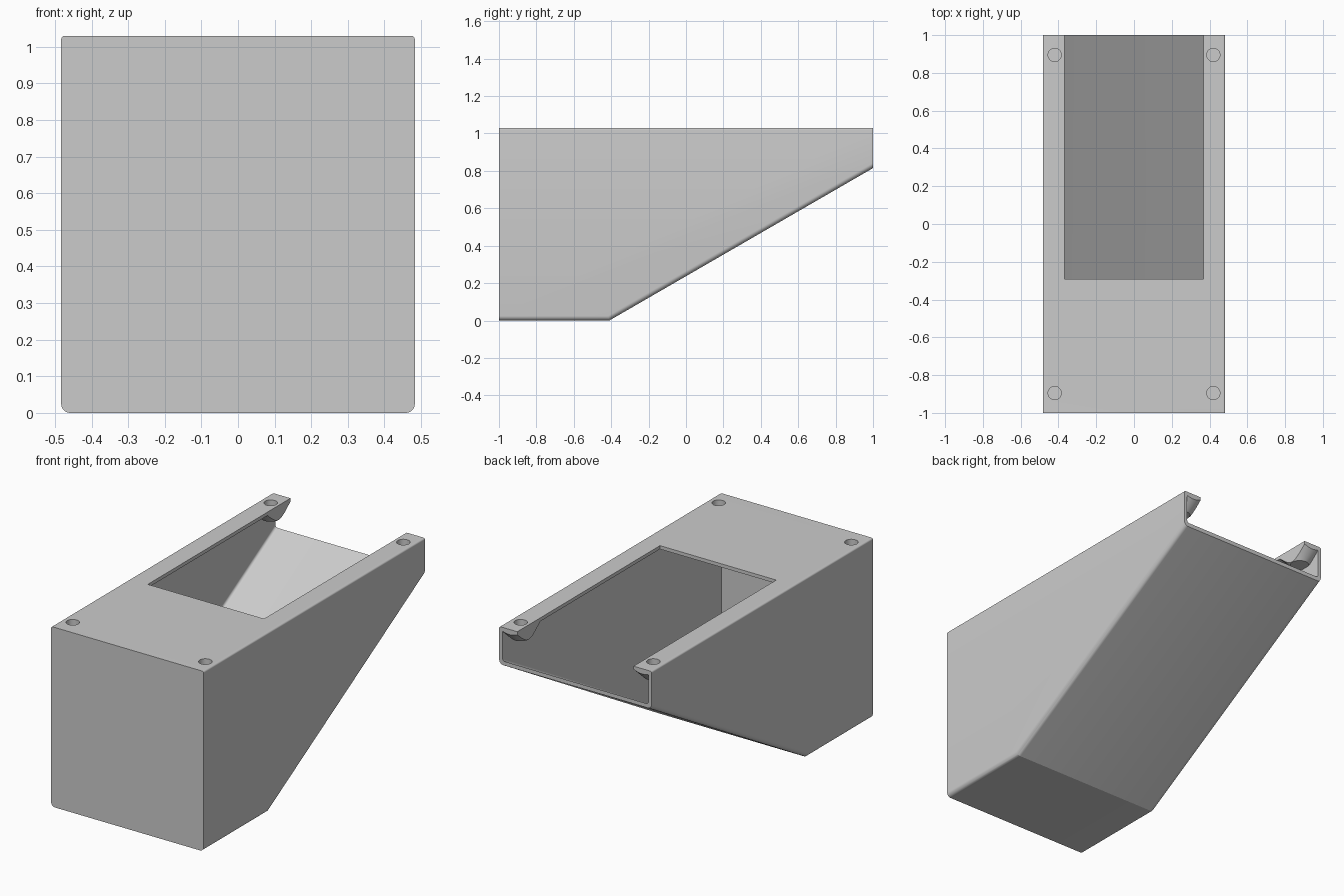
import bpy, bmesh, math

cube = bpy.data.objects.get("Cube")
if cube:
    bpy.data.objects.remove(cube, do_unlink=True)

HALF_W, HEIGHT, WALL = 0.483, 1.03, 0.02
BEND_Y, SLOPE = -0.41, math.atan2(0.815, 1.41)

grey = bpy.data.materials.new("light grey")
grey.use_nodes = True
colour = (0.6, 0.6, 0.6, 1)
grey.diffuse_color = colour
grey.node_tree.nodes["Principled BSDF"].inputs["Base Color"].default_value = colour


def add_object(name, bm):
    bmesh.ops.recalc_face_normals(bm, faces=bm.faces)
    mesh = bpy.data.meshes.new(name)
    bm.to_mesh(mesh)
    bm.free()
    mesh.materials.append(grey)
    obj = bpy.data.objects.new(name, mesh)
    bpy.context.collection.objects.link(obj)
    return obj


def chute(name, inset, front, back, low_round, top_round):
    """Side profile with a sloped floor, extruded across x, long edges rounded."""
    bend = BEND_Y + (inset - inset / math.cos(SLOPE)) / math.tan(SLOPE)
    back_z = inset + (back - bend) * math.tan(SLOPE)
    top = HEIGHT - inset
    profile = [(front, inset), (bend, inset), (back, back_z), (back, top), (front, top)]
    w = HALF_W - inset
    bm = bmesh.new()
    face = bm.faces.new([bm.verts.new((-w, y, z)) for y, z in profile])
    ext = bmesh.ops.extrude_face_region(bm, geom=[face])
    verts = [g for g in ext["geom"] if isinstance(g, bmesh.types.BMVert)]
    bmesh.ops.translate(bm, verts=verts, vec=(2 * w, 0, 0))
    bmesh.ops.recalc_face_normals(bm, faces=bm.faces)

    def long_edges(upper):
        found = []
        for e in bm.edges:
            a, b = (v.co for v in e.verts)
            along = abs(a.y - b.y) > 0.1 and abs(a.x - b.x) < 0.001 and abs(a.x) > w - 0.001
            if along and (min(a.z, b.z) > top - 0.001) == upper:
                found.append(e)
        return found

    for upper, radius in ((False, low_round), (True, top_round)):
        bmesh.ops.bevel(bm, geom=long_edges(upper), offset=radius, segments=8,
                        profile=0.5, affect='EDGES')
    return add_object(name, bm)


def corner_cones(name, low_z, high_z, low_r, high_r):
    """One round plug at each of the four screw corners."""
    bm = bmesh.new()
    for sx in (-1, 1):
        for sy in (-1, 1):
            new = bmesh.ops.create_cone(bm, cap_ends=True, segments=48, radius1=low_r,
                                        radius2=high_r, depth=high_z - low_z)
            bmesh.ops.translate(bm, verts=new["verts"],
                                vec=(sx * 0.42, sy * 0.895, (low_z + high_z) / 2))
    return add_object(name, bm)


def box(name, x, y0, y1, z0, z1):
    bm = bmesh.new()
    bmesh.ops.create_cube(bm, size=1)
    for v in bm.verts:
        v.co = (2 * x * v.co.x, y0 + (v.co.y + 0.5) * (y1 - y0), z0 + (v.co.z + 0.5) * (z1 - z0))
    return add_object(name, bm)


def cut(target, cutter):
    mod = target.modifiers.new("cut", 'BOOLEAN')
    mod.operation, mod.solver, mod.object = 'DIFFERENCE', 'EXACT', cutter
    bpy.context.view_layer.objects.active = target
    bpy.ops.object.modifier_apply(modifier=mod.name)
    bpy.data.objects.remove(cutter, do_unlink=True)


# Outer body and the hollow, which leaves tapered bosses under the corners
body = chute("bin_body", 0, -1, 1, 0.025, 0.01)
hollow = chute("hollow_cutter", WALL, -1 + WALL, 1.1, 0.015, 0.012)
cut(hollow, corner_cones("boss_cutter", 0.945, HEIGHT + 0.01, 0.05, 0.145))
cut(body, hollow)

# Top opening, running out through the back
cut(body, box("opening_cutter", 0.368, -0.29, 1.1, 0.9, 1.1))

# Blind round sockets in the bosses
cut(body, corner_cones("socket_cutter", 0.975, 1.1, 0.035, 0.035))

# Smooth rounded edges, sharp creases
bpy.ops.object.select_all(action='DESELECT')
body.select_set(True)
bpy.context.view_layer.objects.active = body
bpy.ops.object.shade_smooth_by_angle(angle=math.radians(20))
